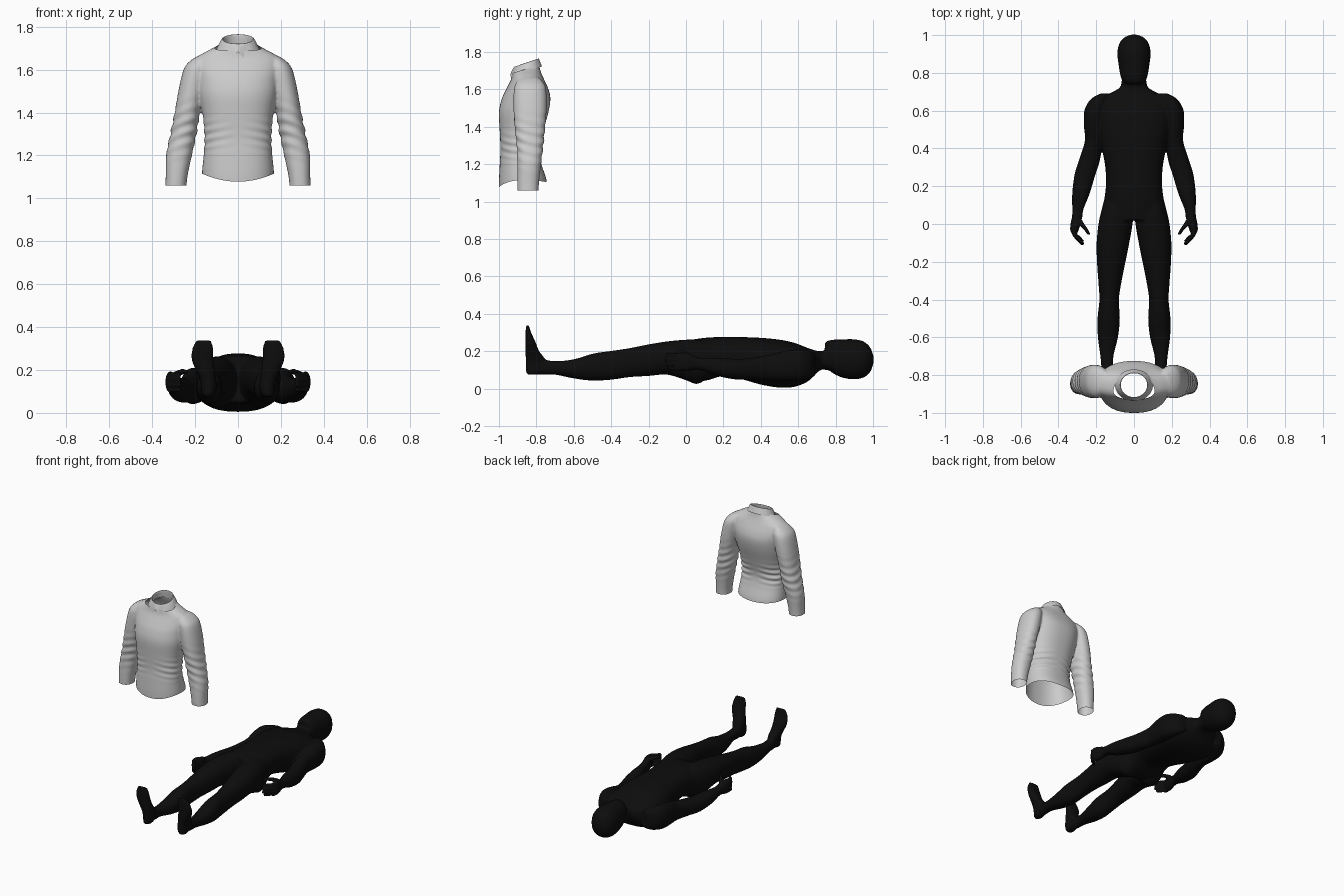
import bpy, bmesh, math
from mathutils import Vector


def smooth_rows(rows, k=4):
    """Catmull-Rom interpolation between cross-section rows."""
    out = []
    for i in range(len(rows) - 1):
        p = [rows[max(i - 1, 0)], rows[i], rows[i + 1], rows[min(i + 2, len(rows) - 1)]]
        for j in range(k):
            t = j / k
            out.append([0.5 * (2 * b + (c - a) * t + (2 * a - 5 * b + 4 * c - d) * t * t
                               + (3 * b - a - 3 * c + d) * t ** 3) for a, b, c, d in zip(*p)])
    return out + [list(rows[-1])]


def loft(bm, axis, rows, side=1, n=32, power=2.2, cap=True, k=4):
    """Rows: (position, half width, low, high) or (position, x0, x1, low, high)."""
    rows = [(r[0], -r[1], r[1], r[2], r[3]) if len(r) == 4 else r for r in rows]
    rings = []
    for t, x0, x1, lo, hi in smooth_rows(rows, k):
        ring = []
        for i in range(n):
            a = 2 * math.pi * i / n
            c, s = math.cos(a), math.sin(a)
            c = math.copysign(abs(c) ** (2 / power), c)
            s = math.copysign(abs(s) ** (2 / power), s)
            x = side * ((x0 + x1) / 2 + c * (x1 - x0) / 2)
            w = (lo + hi) / 2 + s * (hi - lo) / 2
            ring.append(bm.verts.new((x, t, w) if axis == 'Y' else (x, w, t)))
        rings.append(ring)
    for a, b in zip(rings, rings[1:]):
        for i in range(n):
            bm.faces.new((a[i], a[(i + 1) % n], b[(i + 1) % n], b[i]))
    if cap:
        bm.faces.new(rings[0])
        bm.faces.new(rings[-1])
    return rings


def finish(bm, name):
    bmesh.ops.recalc_face_normals(bm, faces=bm.faces)
    me = bpy.data.meshes.new(name)
    bm.to_mesh(me)
    bm.free()
    ob = bpy.data.objects.new(name, me)
    bpy.context.collection.objects.link(ob)
    me.polygons.foreach_set("use_smooth", [True] * len(me.polygons))
    return ob


def fuse(ob, voxel, rounds):
    """Blend overlapping parts into one skin."""
    m = ob.modifiers.new("fuse", 'REMESH')
    m.mode, m.voxel_size, m.use_smooth_shade = 'VOXEL', voxel, True
    s = ob.modifiers.new("soften", 'SMOOTH')
    s.factor, s.iterations = 0.5, rounds
    bpy.context.view_layer.objects.active = ob
    for name in ("fuse", "soften"):
        bpy.ops.object.modifier_apply(modifier=name)


# Lying figure: head, torso, limbs
bm = bmesh.new()
loft(bm, 'Y', [(.742, .04, .14, .24), (.755, .06, .11, .255), (.79, .073, .08, .262), (.84, .081, .058, .264),
               (.9, .088, .05, .264), (.95, .08, .06, .252), (.985, .055, .09, .22), (1.002, .018, .135, .175)])
loft(bm, 'Y', [(.8, .062, .09, .2), (.75, .066, .1, .205), (.72, .078, .1, .2), (.69, .13, .075, .205),
               (.65, .19, .038, .218), (.58, .2, .01, .245), (.5, .19, .006, .262), (.4, .17, .022, .272),
               (.3, .152, .05, .276), (.2, .149, .068, .277), (.1, .162, .042, .272), (.02, .17, .05, .26)],
     power=2.4)
for s in (1, -1):
    # legs and feet
    loft(bm, 'Y', [(.12, .02, .16, .06, .25), (.06, .01, .175, .025, .262), (0, .008, .188, .045, .262),
                   (-.1, .025, .198, .075, .253), (-.2, .045, .196, .068, .237), (-.3, .065, .189, .062, .217),
                   (-.4, .08, .183, .048, .202), (-.5, .075, .193, .043, .187), (-.6, .085, .191, .055, .157),
                   (-.7, .109, .178, .075, .147), (-.77, .11, .172, .075, .158), (-.82, .11, .168, .085, .16)], s)
    loft(bm, 'Z', [(.075, .12, .16, -.845, -.79), (.09, .108, .168, -.855, -.77), (.12, .1, .172, -.857, -.75),
                   (.16, .103, .18, -.857, -.755), (.2, .108, .197, -.858, -.785), (.25, .115, .216, -.858, -.805),
                   (.3, .115, .213, -.858, -.828), (.338, .125, .197, -.854, -.84)], s)
    # arm and palm
    loft(bm, 'Y', [(.69, .12, .18, .07, .19), (.66, .13, .23, .052, .2), (.6, .15, .263, .042, .21),
                   (.52, .16, .265, .042, .2), (.44, .166, .26, .045, .18), (.34, .18, .291, .048, .163),
                   (.26, .205, .315, .05, .16), (.16, .235, .327, .07, .165), (.08, .267, .327, .1, .165),
                   (.04, .273, .328, .1, .175), (0, .283, .336, .093, .19), (-.03, .293, .338, .095, .193),
                   (-.045, .297, .334, .1, .188)], s)
    # fingers and thumb
    for i, z in enumerate((.107, .131, .155, .179)):
        e = (.018, .004, 0, .008)[i]
        loft(bm, 'Y', [(-.02, .3, .328, z - .013, z + .013), (-.055, .302, .328, z - .012, z + .012),
                       (-.08 + e, .286, .311, z - .012, z + .012), (-.113 + e, .26, .28, z - .01, z + .01)],
             s, n=12)
    loft(bm, 'Y', [(.03, .28, .315, .155, .185), (0, .262, .295, .17, .2), (-.03, .242, .266, .18, .205),
                   (-.058, .228, .246, .182, .2)], s, n=12)
figure = finish(bm, "lying_figure")
fuse(figure, .006, 4)
black = bpy.data.materials.new("black")
black.diffuse_color = (.004, .004, .004, 1)
figure.data.materials.clear()
figure.data.materials.append(black)

# Shirt: body and sleeves blended as one solid, then opened
bm = bmesh.new()
loft(bm, 'Z', [(1.02, .168, -.997, -.74), (1.1, .167, -1.0, -.747), (1.2, .159, -.996, -.775),
               (1.28, .156, -.992, -.785), (1.38, .163, -.996, -.763), (1.48, .182, -1.0, -.735),
               (1.55, .19, -.985, -.725), (1.6, .2, -.962, -.735), (1.65, .197, -.937, -.757),
               (1.678, .16, -.93, -.77), (1.7, .118, -.928, -.778), (1.72, .088, -.925, -.783),
               (1.75, .08, -.92, -.785)], n=48, power=2.3)
for s in (1, -1):
    loft(bm, 'Z', [(1.665, .13, .185, -.885, -.79), (1.64, .13, .224, -.905, -.765), (1.6, .135, .254, -.92, -.748),
                   (1.5, .155, .278, -.922, -.745), (1.4, .177, .295, -.916, -.753), (1.3, .194, .315, -.905, -.763),
                   (1.2, .215, .335, -.902, -.775), (1.1, .236, .337, -.902, -.786), (1.02, .242, .34, -.9, -.79)], s)
shirt = finish(bm, "shirt")
fuse(shirt, .007, 4)


def cut(bm, co, no, test):
    geom = [v for v in bm.verts if test(v.co)]
    geom += [g for g in list(bm.edges) + list(bm.faces) if all(test(v.co) for v in g.verts)]
    bmesh.ops.bisect_plane(bm, geom=geom, plane_co=co, plane_no=no, clear_outer=True)


bm = bmesh.new()
bm.from_mesh(shirt.data)
cut(bm, (0, 0, 1.08), (0, 0, -1), lambda c: c.z < 1.19 and abs(c.x) < .2)
cut(bm, (0, 0, 1.06), (0, 0, -1), lambda c: c.z < 1.19 and abs(c.x) >= .2)
cut(bm, (0, -.853, 1.71), (0, -.3, 1), lambda c: c.z > 1.6)
bm.normal_update()
for v in bm.verts:
    x, y, z = v.co
    n = v.normal.copy()
    # waist creases on the body, elbow creases on the sleeves
    side = min(1, abs(x) / .13)
    back = 1 if y > -.85 else .45
    if abs(x) < .175 and z < 1.42:
        amp = .006 * side * back * math.exp(-((z - 1.29) / .06) ** 2)
        v.co += n * amp * math.sin(z * 150 + abs(x) * 25 + y * 12)
    elif abs(x) > .175 and z < 1.5:
        amp = .003 * math.exp(-((z - 1.32) / .1) ** 2)
        v.co += n * amp * math.sin(z * 120 + y * 30 + abs(x) * 40)
    # curved hem
    if z < 1.25 and abs(x) < .19:
        dip = (.036 if y < -.87 else .01) * max(0, 1 - (x / .165) ** 2)
        v.co.z += (.034 - dip) * min(1, (1.25 - z) / .17)
bm.to_mesh(shirt.data)
bm.free()
shirt.data.polygons.foreach_set("use_smooth", [True] * len(shirt.data.polygons))

# Collar: stand, fold and fall with two front points
bm = bmesh.new()
rings = loft(bm, 'Z', [(1.69, .08, -.925, -.785), (1.735, .07, -.916, -.79), (1.742, .075, -.92, -.787),
                       (1.72, .088, -.93, -.779), (1.695, .1, -.938, -.77)], n=64, power=2, cap=False, k=3)
for i, ring in enumerate(rings):
    for v in ring:
        if i > 6 and v.co.y < -.88:
            f = (i - 6) / (len(rings) - 7)
            v.co.z += f * (.018 * math.exp(-(v.co.x / .012) ** 2)
                           - .022 * math.exp(-((abs(v.co.x) - .038) / .016) ** 2))
        v.co.z += .34 * (v.co.y + .853)
finish(bm, "collar")
